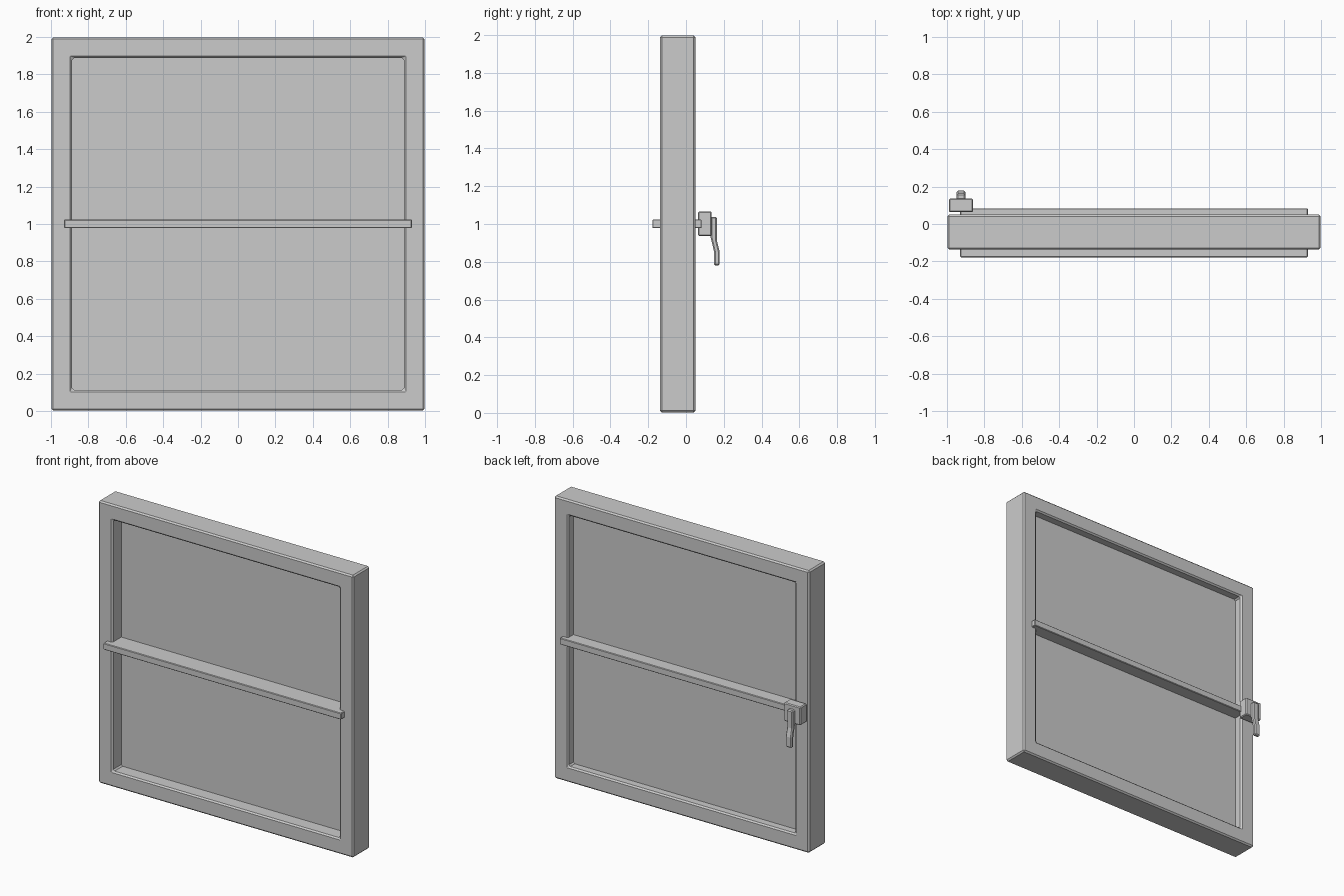
import bpy, bmesh

if "Cube" in bpy.data.objects:
    bpy.data.objects.remove(bpy.data.objects["Cube"])


def finish(name, bm, bevel):
    bmesh.ops.recalc_face_normals(bm, faces=bm.faces)
    mesh = bpy.data.meshes.new(name)
    bm.to_mesh(mesh)
    bm.free()
    ob = bpy.data.objects.new(name, mesh)
    bpy.context.collection.objects.link(ob)
    if bevel:
        mod = ob.modifiers.new("bevel", 'BEVEL')
        mod.width = bevel
        mod.segments = 1
        mod.limit_method = 'ANGLE'
    return ob


def box(name, lo, hi, bevel=0.0):
    bm = bmesh.new()
    bmesh.ops.create_cube(bm, size=1)
    for v in bm.verts:
        v.co = [(a + b) / 2 + c * (b - a) for a, b, c in zip(lo, hi, v.co)]
    return finish(name, bm, bevel)


# Frame: rectangular section carried around the four corners
def ring(name, outer, inner, y0, y1, zc, bevel):
    bm = bmesh.new()
    section = [(outer, y0), (outer, y1), (inner, y1), (inner, y0)]
    corners = [(-1, -1), (1, -1), (1, 1), (-1, 1)]
    loops = [[bm.verts.new((sx * r, y, zc + sz * r)) for r, y in section]
             for sx, sz in corners]
    for i in range(4):
        a, b = loops[i], loops[(i + 1) % 4]
        for j in range(4):
            k = (j + 1) % 4
            bm.faces.new((a[j], a[k], b[k], b[j]))
    return finish(name, bm, bevel)


ring("window_frame", 0.998, 0.887, -0.137, 0.051, 1.0, 0.01)

# Glass pane and the bar crossing it
box("glass_pane", (-0.895, -0.037, 0.105), (0.895, -0.009, 1.895))
box("cross_bar", (-0.93, -0.178, 0.978), (0.93, 0.083, 1.024), 0.004)

# Latch block on the back
box("latch_block", (-0.99, 0.064, 0.936), (-0.86, 0.136, 1.066), 0.006)

# Latch lever: bent side profile (y, z) given a width
profile = [(0.130, 1.038), (0.163, 1.038), (0.163, 0.915), (0.170, 0.885),
           (0.178, 0.855), (0.178, 0.78), (0.149, 0.78), (0.149, 0.85),
           (0.141, 0.885), (0.130, 0.93)]
bm = bmesh.new()
face = bm.faces.new([bm.verts.new((-0.948, y, z)) for y, z in profile])
ext = bmesh.ops.extrude_face_region(bm, geom=[face], use_keep_orig=True)
for v in ext["geom"]:
    if isinstance(v, bmesh.types.BMVert):
        v.co.x = -0.902
finish("latch_lever", bm, 0.007)
